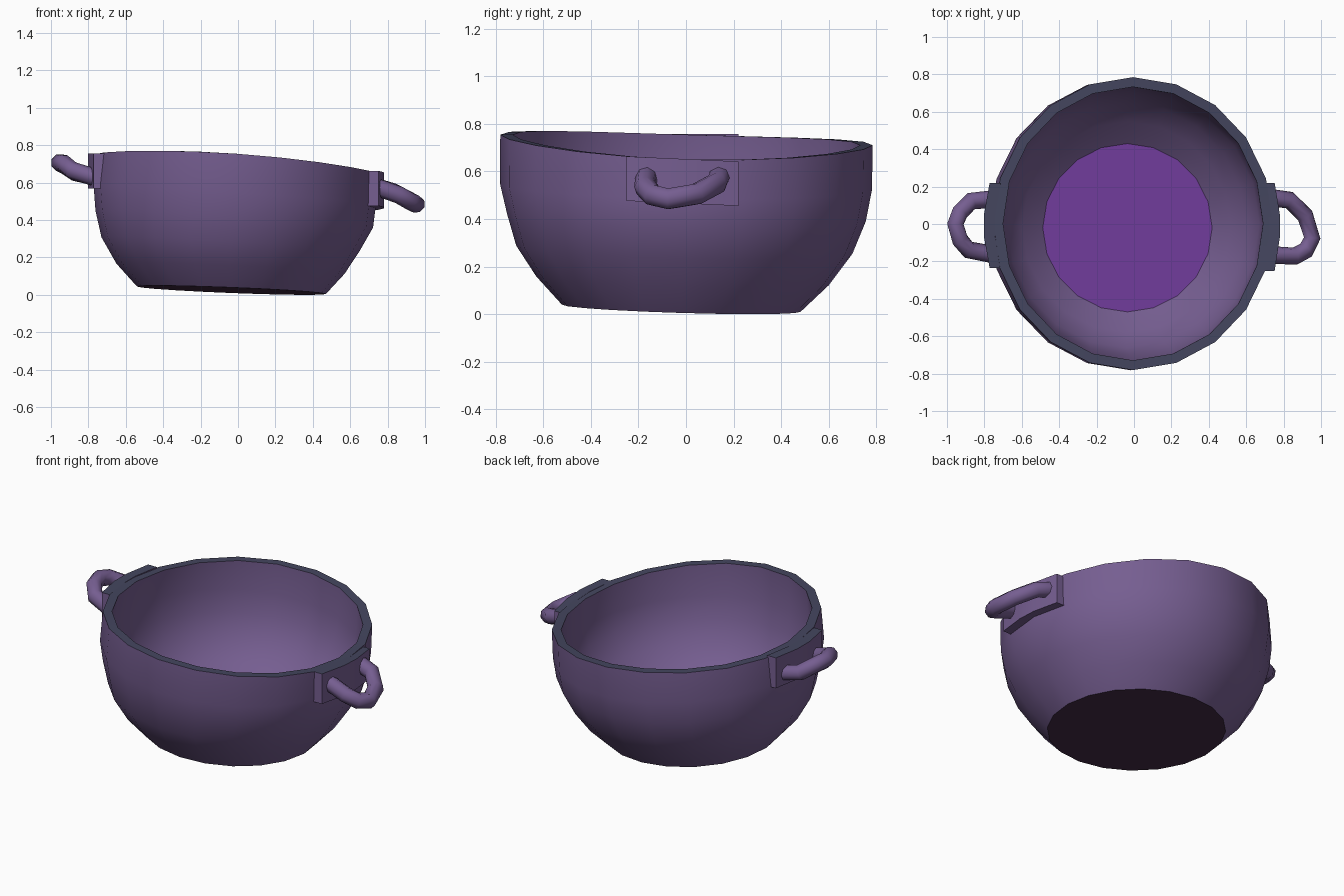
import bpy, bmesh, math

if "Cube" in bpy.data.objects:
    bpy.data.objects.remove(bpy.data.objects["Cube"])


def material(name, rgb):
    m = bpy.data.materials.new(name)
    m.diffuse_color = (*rgb, 1)
    m.use_nodes = True
    m.node_tree.nodes["Principled BSDF"].inputs["Base Color"].default_value = m.diffuse_color
    return m


BODY = material("muted purple", (0.18, 0.112, 0.283))
RIM = material("dark slate", (0.058, 0.061, 0.114))
FLOOR = material("bright purple", (0.162, 0.045, 0.328))
BASE = material("dark plum", (0.058, 0.024, 0.060))


def smooth(obj, degrees=35):
    bpy.ops.object.select_all(action='DESELECT')
    obj.select_set(True)
    bpy.context.view_layer.objects.active = obj
    bpy.ops.object.shade_smooth_by_angle(angle=math.radians(degrees))


def finish(bm, name, mats):
    bmesh.ops.recalc_face_normals(bm, faces=bm.faces)
    mesh = bpy.data.meshes.new(name)
    bm.to_mesh(mesh)
    bm.free()
    for m in mats:
        mesh.materials.append(m)
    obj = bpy.data.objects.new(name, mesh)
    bpy.context.collection.objects.link(obj)
    return obj


# Bowl: wobbly rings (centre x, centre y, radius x, radius y, z, tilt x, tilt y, saddle)
SIDES = 20
OUTER = [
    (-0.035, -0.02, 0.505, 0.502, 0.025, -0.020, -0.015, 0),
    (-0.040, -0.015, 0.610, 0.615, 0.140, -0.027, -0.019, 0),
    (-0.040, -0.007, 0.690, 0.707, 0.271, -0.037, -0.017, 0),
    (-0.020, 0.002, 0.742, 0.754, 0.405, -0.045, -0.015, 0),
    (-0.017, 0.000, 0.755, 0.782, 0.535, -0.050, -0.013, 0),
    (-0.005, 0.002, 0.747, 0.783, 0.7175, -0.052, -0.022, -0.015),
]
T = 0.052  # wall thickness
INNER = [(cx, cy, rx - T, ry - T, z + (0.045 if i == 0 else 0.03 if i == 1 else 0.0),
          tx, ty, s) for i, (cx, cy, rx, ry, z, tx, ty, s) in enumerate(OUTER)]


def ring(bm, p):
    cx, cy, rx, ry, z, tx, ty, s = p
    out = []
    for i in range(SIDES):
        a = 2 * math.pi * i / SIDES
        c, n = math.cos(a), math.sin(a)
        out.append(bm.verts.new((cx + rx * c, cy + ry * n,
                                 z + tx * c + ty * n + s * math.cos(2 * a))))
    return out


bm = bmesh.new()
rings = [ring(bm, p) for p in OUTER + INNER[::-1]]
for k, (lo, hi) in enumerate(zip(rings, rings[1:])):
    for i in range(SIDES):
        j = (i + 1) % SIDES
        f = bm.faces.new((lo[i], lo[j], hi[j], hi[i]))
        f.material_index = 1 if k == len(OUTER) - 1 else 0
bm.faces.new(rings[0][::-1]).material_index = 3
bm.faces.new(rings[-1]).material_index = 2
smooth(finish(bm, "bowl", [BODY, RIM, FLOOR, BASE]))


# Handle mounting plates: bent plates whose upper edge matches the rim colour
def plate(name, side, x_end, x_mid, y0, y1, z_low, z_top, slope):
    bm = bmesh.new()
    cols = []
    for x, y in ((x_end, y0), (x_mid - 0.005, -0.07), (x_mid - 0.005, 0.05), (x_end, y1)):
        dz = slope * y
        cols.append([bm.verts.new((side * (x - d), y, z + dz))
                     for d, z in ((0, z_low), (0, z_top), (0.06, z_top), (0.06, z_low))])
    for a, b in zip(cols, cols[1:]):
        for i in range(4):
            j = (i + 1) % 4
            f = bm.faces.new((a[i], a[j], b[j], b[i]))
            f.material_index = 1 if i == 1 else 0
    bm.faces.new(cols[0])
    bm.faces.new(cols[-1])
    smooth(finish(bm, name, [BODY, RIM]))


plate("right_handle_plate", 1, 0.752, 0.785, -0.25, 0.22, 0.465, 0.652, -0.045)
plate("left_handle_plate", -1, 0.772, 0.807, -0.235, 0.22, 0.568, 0.757, 0.0)


# Handles: bent tubes that droop on the right and rise on the left
def handle(name, path, radius=0.047):
    cu = bpy.data.curves.new(name, 'CURVE')
    cu.dimensions = '3D'
    cu.bevel_depth = radius
    cu.bevel_resolution = 2
    cu.use_fill_caps = True
    sp = cu.splines.new('POLY')
    sp.points.add(len(path) - 1)
    for p, co in zip(sp.points, path):
        p.co = (*co, 1)
    cu.materials.append(BODY)
    obj = bpy.data.objects.new(name, cu)
    bpy.context.collection.objects.link(obj)
    bpy.ops.object.select_all(action='DESELECT')
    obj.select_set(True)
    bpy.context.view_layer.objects.active = obj
    bpy.ops.object.convert(target='MESH')
    smooth(bpy.context.view_layer.objects.active, 60)


handle("right_handle", [
    (0.73, 0.140, 0.580), (0.83, 0.128, 0.550), (0.915, 0.045, 0.505),
    (0.953, -0.075, 0.485), (0.92, -0.140, 0.500), (0.86, -0.172, 0.535),
    (0.73, -0.165, 0.580)])
handle("left_handle", [
    (-0.74, 0.135, 0.625), (-0.87, 0.122, 0.655), (-0.93, 0.062, 0.695),
    (-0.955, 0.000, 0.707), (-0.93, -0.085, 0.703), (-0.885, -0.138, 0.665),
    (-0.74, -0.165, 0.620)])
